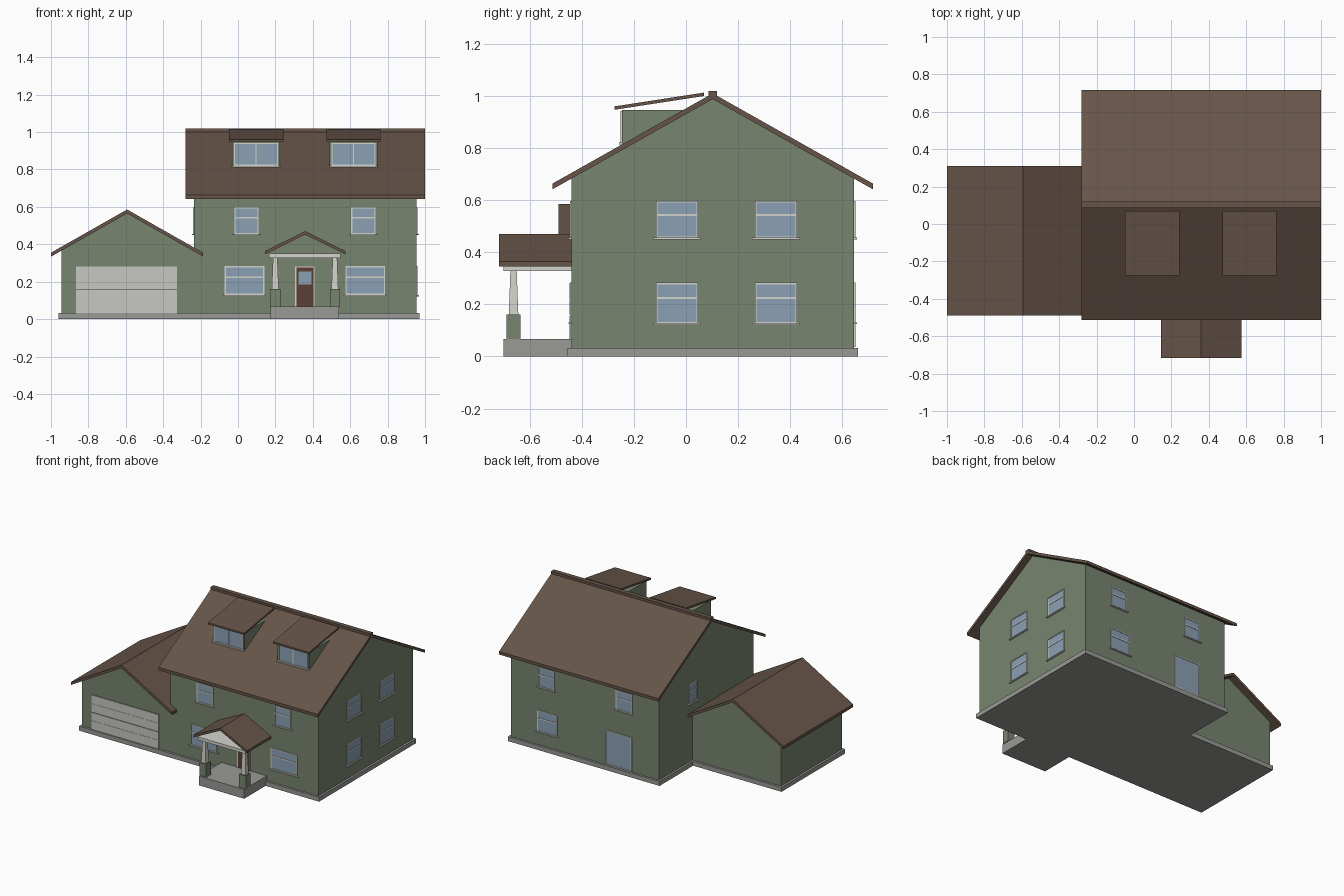
import bpy, bmesh, math
from mathutils import Matrix, Vector

cube = bpy.data.objects.get("Cube")
if cube:
    bpy.data.objects.remove(cube, do_unlink=True)


def material(name, r, g, b):
    m = bpy.data.materials.new(name)
    m.use_nodes = True
    m.diffuse_color = (r, g, b, 1)
    m.node_tree.nodes["Principled BSDF"].inputs["Base Color"].default_value = (r, g, b, 1)
    return m


GREEN = material("sage siding", 0.186, 0.233, 0.162)
ROOF = material("brown shingle", 0.133, 0.089, 0.066)
CONCRETE = material("concrete", 0.32, 0.32, 0.305)
PANEL = material("garage door grey", 0.57, 0.57, 0.54)
TRIM = material("off white trim", 0.66, 0.66, 0.61)
GLASS = material("blue glass", 0.26, 0.355, 0.46)
DOOR = material("door brown", 0.105, 0.05, 0.035)
GROOVE = material("groove grey", 0.2, 0.2, 0.19)


def finish(name, bm, mat, matrix=Matrix()):
    bmesh.ops.recalc_face_normals(bm, faces=bm.faces)
    mesh = bpy.data.meshes.new(name)
    bm.to_mesh(mesh)
    bm.free()
    mesh.materials.append(mat)
    obj = bpy.data.objects.new(name, mesh)
    obj.matrix_world = matrix
    bpy.context.collection.objects.link(obj)
    return obj


def boxes(name, mat, spans, matrix=Matrix()):
    """One object from boxes, each given as (x0, x1, y0, y1, z0, z1)."""
    bm = bmesh.new()
    for x0, x1, y0, y1, z0, z1 in spans:
        place = Matrix.Translation(((x0 + x1) / 2, (y0 + y1) / 2, (z0 + z1) / 2))
        size = Matrix.Diagonal((x1 - x0, y1 - y0, z1 - z0, 1))
        bmesh.ops.create_cube(bm, size=1, matrix=place @ size)
    return finish(name, bm, mat, matrix)


def prism(name, mat, points, axis, start, end):
    """Extrude a profile along x (points are y, z) or along y (points are x, z)."""
    bm = bmesh.new()
    verts = [bm.verts.new((start, a, z) if axis == "x" else (a, start, z)) for a, z in points]
    face = bm.faces.new(verts)
    moved = bmesh.ops.extrude_face_region(bm, geom=[face])["geom"]
    shift = Vector((end - start, 0, 0)) if axis == "x" else Vector((0, end - start, 0))
    bmesh.ops.translate(bm, vec=shift, verts=[v for v in moved if isinstance(v, bmesh.types.BMVert)])
    return finish(name, bm, mat)


def gable_roof(name, axis, middle, half, ridge, eave, thick, start, end):
    l, r = middle - half, middle + half
    prism(name, ROOF, [(l, eave), (middle, ridge), (r, eave), (r, eave - thick),
                       (middle, ridge - thick), (l, eave - thick)], axis, start, end)


def gable_walls(name, axis, lo, hi, middle, top, apex, start, end):
    prism(name, GREEN, [(lo, 0.03), (hi, 0.03), (hi, top), (middle, apex), (lo, top)],
          axis, start, end)


TURN = {"front": 0, "right": 90, "back": 180, "left": -90}


def window(name, side, x, y, z0, z1, width, rail=True, mullion=False, sill=True):
    """Framed pane on a wall; local -y points outward."""
    matrix = Matrix.Translation((x, y, 0)) @ Matrix.Rotation(math.radians(TURN[side]), 4, "Z")
    w, f, out = width / 2, 0.006, -0.006
    bars = [(-w, -w + f, out, 0, z0, z1), (w - f, w, out, 0, z0, z1),
            (-w, w, out, 0, z1 - f, z1), (-w, w, out, 0, z0, z0 + f)]
    if rail:
        mid = z0 + (z1 - z0) * 0.62
        bars.append((-w, w, out, 0, mid - 0.004, mid + 0.004))
    if mullion:
        bars.append((-0.003, 0.003, out, 0, z0, z1))
    if sill:
        bars.append((-w - 0.01, w + 0.01, -0.012, 0, z0 - 0.006, z0 + 0.001))
    boxes(name + "_frame", TRIM, bars, matrix)
    boxes(name + "_glass", GLASS, [(-w + f, w - f, -0.003, 0, z0 + f, z1 - f)], matrix)


# Foundations and porch slab
boxes("house_foundation", CONCRETE, [(-0.25, 0.97, -0.455, 0.66, 0, 0.032)])
boxes("garage_foundation", CONCRETE, [(-0.96, -0.25, -0.455, 0.275, 0, 0.032)])
boxes("porch_slab", CONCRETE, [(0.175, 0.54, -0.70, -0.44, 0, 0.067)])

# Main house
gable_walls("house_walls", "x", -0.44, 0.645, 0.1025, 0.685, 0.992, -0.235, 0.955)
gable_roof("house_roof", "x", 0.1025, 0.6145, 1.01, 0.664, 0.022, -0.28, 1.0)
boxes("ridge_cap", ROOF, [(-0.28, 1.0, 0.086, 0.119, 0.995, 1.019)])

# Garage
gable_walls("garage_walls", "y", -0.945, -0.235, -0.593, 0.367, 0.567, -0.44, 0.26)
gable_roof("garage_roof", "y", -0.593, 0.407, 0.586, 0.355, 0.021, -0.49, 0.31)
boxes("garage_door_backing", GROOVE, [(-0.865, -0.325, -0.443, -0.44, 0.032, 0.282)])
panel_gaps = [0.032, 0.096, 0.158, 0.22, 0.282]
panels = []
for i in range(4):
    gap = [0.0005, 0.0005, 0.003, 0.0005, 0.0005]
    panels.append((-0.865, -0.325, -0.447, -0.442,
                   panel_gaps[i] + gap[i], panel_gaps[i + 1] - gap[i + 1]))
boxes("garage_door_panels", PANEL, panels)

# Windows shared by the front and back walls
for i, x in enumerate((0.045, 0.67)):
    window(f"front_upper_window_{i}", "front", x, -0.44, 0.455, 0.597, 0.13)
    window(f"back_upper_window_{i}", "back", x, 0.645, 0.455, 0.597, 0.13)
for i, x in enumerate((0.035, 0.68)):
    window(f"front_lower_window_{i}", "front", x, -0.44, 0.13, 0.283, 0.212)
window("back_lower_window", "back", 0.66, 0.645, 0.13, 0.283, 0.16)
window("back_patio_door", "back", 0.09, 0.645, 0.036, 0.283, 0.212, rail=False, sill=False)

# Side windows
for i, y in enumerate((-0.035, 0.345)):
    window(f"right_upper_window_{i}", "right", 0.955, y, 0.455, 0.597, 0.162)
    window(f"right_lower_window_{i}", "right", 0.955, y, 0.127, 0.283, 0.162)
window("left_upper_window", "left", -0.235, 0.26, 0.455, 0.597, 0.095)

# Dormers
for i, x in enumerate((0.097, 0.618)):
    prism(f"dormer_walls_{i}", GREEN,
          [(-0.245, 0.79), (-0.245, 0.946), (0.0, 0.946), (0.0, 0.92)], "x", x - 0.128, x + 0.128)
    prism(f"dormer_roof_{i}", ROOF,
          [(-0.275, 0.947), (-0.275, 0.96), (0.07, 1.013), (0.07, 1.0)], "x", x - 0.145, x + 0.145)
    window(f"dormer_window_{i}", "front", x, -0.245, 0.82, 0.942, 0.236,
           rail=False, mullion=True)

# Front door
boxes("front_door_frame", TRIM, [(0.305, 0.312, -0.446, -0.44, 0.067, 0.281),
                                 (0.403, 0.41, -0.446, -0.44, 0.067, 0.281),
                                 (0.305, 0.41, -0.446, -0.44, 0.275, 0.281)])
boxes("front_door", DOOR, [(0.312, 0.403, -0.444, -0.44, 0.067, 0.275)])
boxes("front_door_glass", GLASS, [(0.324, 0.392, -0.446, -0.44, 0.185, 0.255)])

# Porch: ceiling slab, open gable roof, tapered columns on pedestals
boxes("porch_ceiling", TRIM, [(0.167, 0.549, -0.70, -0.44, 0.328, 0.35)])
gable_roof("porch_roof", "y", 0.359, 0.215, 0.47, 0.364, 0.018, -0.717, -0.44)
for i, x in enumerate((0.199, 0.518)):
    boxes(f"porch_pedestal_{i}", GREEN, [(x - 0.027, x + 0.027, -0.689, -0.635, 0.067, 0.162)])
    bm = bmesh.new()
    bmesh.ops.create_cone(bm, cap_ends=True, segments=4, radius1=0.026, radius2=0.017, depth=0.168,
                          matrix=Matrix.Translation((x, -0.662, 0.245))
                          @ Matrix.Rotation(math.pi / 4, 4, "Z"))
    finish(f"porch_column_{i}", bm, TRIM)
